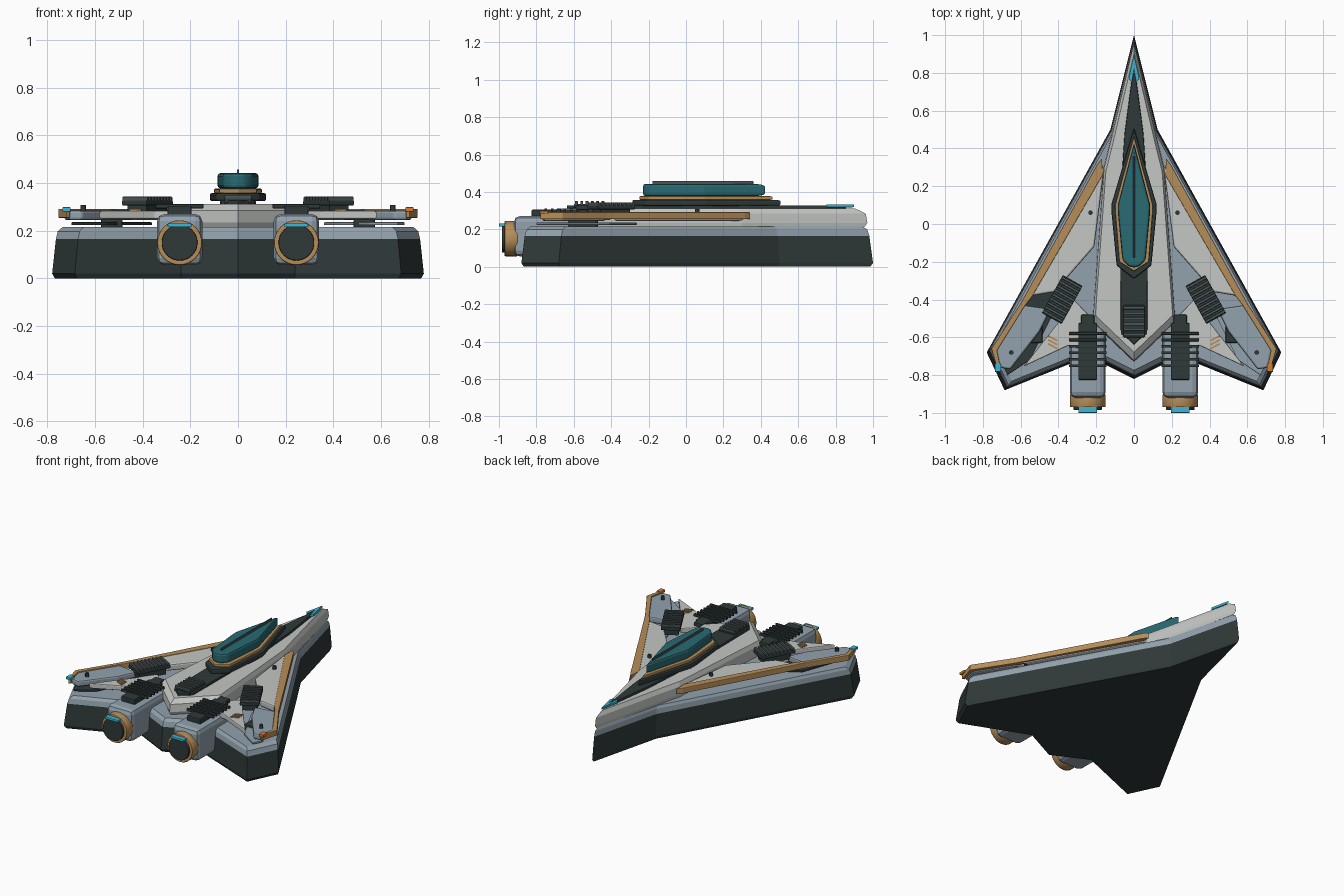
import bpy, bmesh, math
from mathutils import Matrix, Vector

if "Cube" in bpy.data.objects:
    bpy.data.objects.remove(bpy.data.objects["Cube"])


def mat(name, r, g, b):
    m = bpy.data.materials.new(name)
    m.diffuse_color = (r, g, b, 1)
    m.use_nodes = True
    m.node_tree.nodes["Principled BSDF"].inputs["Base Color"].default_value = m.diffuse_color
    return m


DARK = mat("charcoal", 0.028, 0.040, 0.040)
LIGHT = mat("pale grey", 0.55, 0.57, 0.55)
BLUE = mat("blue grey", 0.29, 0.36, 0.42)
GOLD = mat("bronze", 0.47, 0.27, 0.10)
TEAL = mat("teal glass", 0.022, 0.145, 0.17)
CYAN = mat("cyan light", 0.05, 0.47, 0.65)
ORANGE = mat("orange light", 0.65, 0.20, 0.03)
GREY = mat("vent grey", 0.07, 0.09, 0.095)


def finish(name, bm, m, bevel=0.0, segments=2):
    bmesh.ops.recalc_face_normals(bm, faces=bm.faces)
    me = bpy.data.meshes.new(name)
    bm.to_mesh(me)
    bm.free()
    ob = bpy.data.objects.new(name, me)
    bpy.context.collection.objects.link(ob)
    me.materials.append(m)
    if bevel:
        b = ob.modifiers.new("bevel", 'BEVEL')
        b.width, b.segments, b.limit_method = bevel, segments, 'ANGLE'
    return ob


def loft(name, outline, levels, m, bevel=0.0):
    """Stack scaled copies of an outline; levels are (z, scale)."""
    bm = bmesh.new()
    rings = [[bm.verts.new((x * s, y * s, z)) for x, y in outline] for z, s in levels]
    n = len(outline)
    for a, b in zip(rings, rings[1:]):
        for i in range(n):
            j = (i + 1) % n
            bm.faces.new((a[i], a[j], b[j], b[i]))
    bm.faces.new(rings[0][::-1])
    bm.faces.new(rings[-1])
    return finish(name, bm, m, bevel)


def sym(half):
    """Full outline from right-hand points that start and end on the centre line."""
    return half + [(-x, y) for x, y in reversed(half) if x > 1e-6]


def plate(name, outline, z0, z1, m, bevel=0.006, side=1):
    return loft(name, [(x * side, y) for x, y in outline], [(z0, 1), (z1, 1)], m, bevel)


def box(name, centre, size, m, bevel=0.0, angle=0.0):
    bm = bmesh.new()
    bmesh.ops.create_cube(bm, size=1)
    bmesh.ops.transform(bm, verts=bm.verts, matrix=Matrix.Translation(centre)
                        @ Matrix.Rotation(angle, 4, 'Z') @ Matrix.Diagonal((*size, 1)))
    return finish(name, bm, m, bevel)


def cyl(name, centre, radius, depth, m, axis='Z', bevel=0.0, sides=32):
    bm = bmesh.new()
    bmesh.ops.create_cone(bm, cap_ends=True, segments=sides, radius1=radius, radius2=radius, depth=depth)
    rot = Matrix.Rotation(math.pi / 2, 4, 'X') if axis == 'Y' else Matrix()
    bmesh.ops.transform(bm, verts=bm.verts, matrix=Matrix.Translation(centre) @ rot)
    for f in bm.faces:
        f.smooth = len(f.verts) == 4
    return finish(name, bm, m, bevel)


def vent(name, centre, size, angle, slats, base_mat, slat_mat, z, wide=1.0):
    """Flat housing with raised cross slats."""
    w, l = size
    box(name + "_housing", (*centre, z), (w, l, 0.022), base_mat, 0.005, angle)
    for i in range(slats):
        t = (i + 0.5) / slats - 0.5
        off = Matrix.Rotation(angle, 3, 'Z') @ Vector((0, t * l, 0))
        box(f"{name}_slat", (centre[0] + off.x, centre[1] + off.y, z + 0.016),
            (w * wide, l / slats * 0.55, 0.02), slat_mat, 0.003, angle)


# Lower hull and its top deck
hull = sym([(0, 1.0), (0.125, 0.5), (0.78, -0.68), (0.685, -0.88), (0.24, -0.70), (0, -0.82)])
loft("lower_hull", hull, [(0, 0.985), (0.02, 1), (0.165, 0.98)], DARK)
loft("hull_deck", hull, [(0.165, 0.98), (0.198, 0.97), (0.215, 0.945)], BLUE)

# Fuselage and dorsal spine
fuselage = sym([(0, 0.97), (0.12, 0.46), (0.16, 0.30), (0.22, -0.52), (0, -0.73)])
loft("fuselage", fuselage, [(0.215, 0.985), (0.235, 1), (0.285, 0.99), (0.312, 0.93)], LIGHT)
plate("spine", sym([(0, 0.86), (0.05, 0.48), (0.075, 0.1), (0.07, -0.58), (0.03, -0.61), (0, -0.64)]),
      0.305, 0.328, DARK)
plate("nose_light", sym([(0, 0.90), (0.028, 0.77), (0.012, 0.75), (0, 0.82)]), 0.318, 0.334, CYAN, 0.002)

# Cockpit stack
plate("cockpit_base", sym([(0, 0.51), (0.118, 0.11), (0.118, 0.05), (0.092, -0.22), (0, -0.29)]),
      0.325, 0.358, DARK, 0.008)
plate("cockpit_frame", sym([(0, 0.465), (0.1, 0.10), (0.098, 0.05), (0.078, -0.20), (0, -0.25)]),
      0.358, 0.377, GOLD, 0.004)
plate("canopy", sym([(0, 0.43), (0.086, 0.10), (0.084, 0.05), (0.062, -0.19), (0.03, -0.225), (0, -0.23)]),
      0.377, 0.443, TEAL, 0.014)
box("canopy_rib", (0, 0.09, 0.449), (0.009, 0.54, 0.018), GREY, 0.003)
vent("tail_vent", (0, -0.515), (0.115, 0.17), 0, 6, DARK, GREY, 0.325)

for s, tag in ((-1, "left"), (1, "right")):
    # Wing skins
    plate(f"{tag}_wing_panel", [(0.155, 0.31), (0.19, 0.27), (0.57, -0.385), (0.42, -0.36), (0.21, -0.12)],
          0.245, 0.288, LIGHT, 0.01, s)
    plate(f"{tag}_inner_panel", [(0.22, -0.50), (0.32, -0.40), (0.40, -0.52), (0.585, -0.755), (0.35, -0.645),
                                 (0.24, -0.67)], 0.25, 0.284, LIGHT, 0.006, s)
    plate(f"{tag}_wingtip", [(0.44, -0.45), (0.58, -0.43), (0.73, -0.66), (0.71, -0.76), (0.655, -0.77),
                             (0.50, -0.57)], 0.245, 0.285, BLUE, 0.01, s)
    plate(f"{tag}_underlay", [(0.36, -0.26), (0.58, -0.41), (0.70, -0.74), (0.67, -0.80), (0.55, -0.72),
                              (0.42, -0.46)], 0.224, 0.236, DARK if s < 0 else BLUE, 0.003, s)
    box(f"{tag}_spacer", (s * 0.53, -0.55, 0.23), (0.09, 0.16, 0.04), DARK, 0.008)

    # Bronze leading edge
    plate(f"{tag}_edge_strip", [(0.17, 0.345), (0.195, 0.315), (0.60, -0.42), (0.755, -0.66), (0.72, -0.78),
                                (0.705, -0.77), (0.725, -0.67), (0.575, -0.43), (0.54, -0.385), (0.165, 0.26)],
          0.254, 0.292, GOLD, 0.004, s)
    box(f"{tag}_tip_light", (s * 0.72, -0.76, 0.29), (0.034, 0.045, 0.018),
        CYAN if s < 0 else ORANGE, 0.003)

    # Wing vent
    box(f"{tag}_vent_foot", (s * 0.38, -0.40, 0.29), (0.09, 0.18, 0.05), DARK, 0, s * math.radians(29))
    vent(f"{tag}_wing_vent", (s * 0.38, -0.40), (0.12, 0.23), s * math.radians(29), 9, DARK, GREY, 0.317)

    # Bolts and bronze tally bars
    for x, y in ((0.23, 0.06), (0.65, -0.68)):
        cyl(f"{tag}_bolt", (s * x, y, 0.293), 0.012, 0.03, DARK, sides=12)
    for i in range(3):
        box(f"{tag}_tally_bar", (s * 0.43, -0.605 - i * 0.021, 0.287), (0.055, 0.009, 0.008),
            GOLD, 0, s * math.radians(28))

    # Engine pod with cooling fins
    x = s * 0.245
    box(f"{tag}_engine", (x, -0.71, 0.163), (0.19, 0.42, 0.215), BLUE, 0.03)
    box(f"{tag}_engine_plate", (x, -0.675, 0.28), (0.10, 0.30, 0.05), DARK, 0.006)
    box(f"{tag}_engine_duct", (x, -0.53, 0.29), (0.07, 0.10, 0.035), DARK, 0.006)
    for i in range(6):
        box(f"{tag}_engine_fin", (x, -0.58 - i * 0.034, 0.303), (0.20, 0.014, 0.018), DARK, 0.003)

    # Nozzle
    cyl(f"{tag}_nozzle_ring", (x, -0.935, 0.15), 0.094, 0.07, GOLD, 'Y', 0.005)
    cyl(f"{tag}_nozzle_core", (x, -0.95, 0.15), 0.075, 0.07, DARK, 'Y', 0.004)
    box(f"{tag}_nozzle_light", (x, -0.978, 0.223), (0.10, 0.044, 0.016), CYAN, 0.003)
